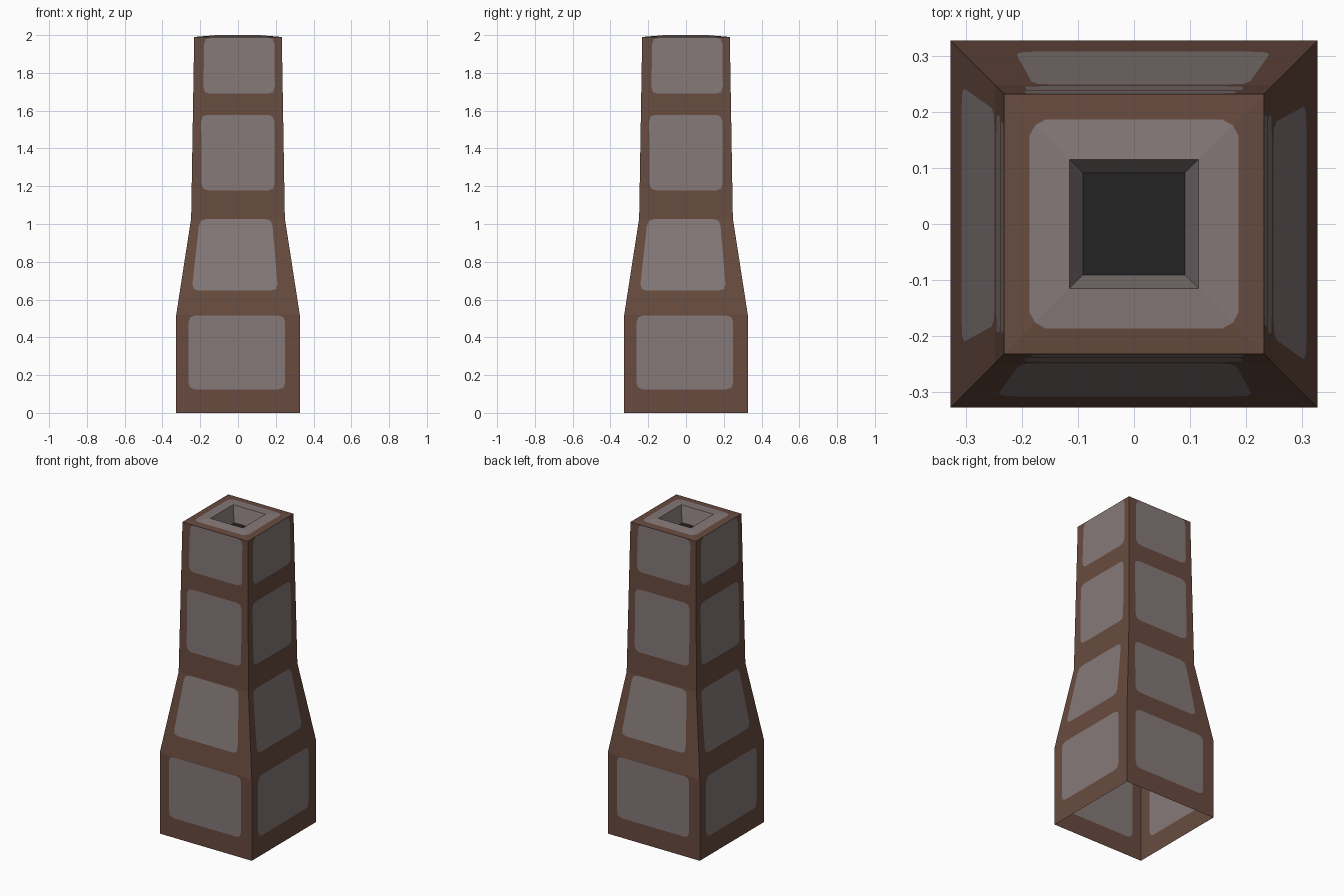
import bpy, bmesh
from mathutils import Vector, Matrix
from math import pi

if "Cube" in bpy.data.objects:
    bpy.data.objects.remove(bpy.data.objects["Cube"])


def material(name, srgb):
    m = bpy.data.materials.new(name)
    lin = [((c / 255 + 0.055) / 1.055) ** 2.4 for c in srgb]
    m.diffuse_color = (*lin, 1)
    m.use_nodes = True
    m.node_tree.nodes["Principled BSDF"].inputs["Base Color"].default_value = m.diffuse_color
    return m


MATS = [material("brown_mortar", (104, 75, 63)),
        material("grey_stone", (134, 121, 121)),
        material("dark_flue", (35, 35, 35))]
BROWN, STONE, DARK = 0, 1, 2


def build(name, faces):
    """Make one object from (points, colour index) pairs."""
    bm = bmesh.new()
    for pts, mat in faces:
        f = bm.faces.new([bm.verts.new(p) for p in pts])
        f.material_index = mat
    bmesh.ops.remove_doubles(bm, verts=bm.verts, dist=0.0002)
    me = bpy.data.meshes.new(name)
    bm.to_mesh(me)
    bm.free()
    for m in MATS:
        me.materials.append(m)
    ob = bpy.data.objects.new(name, me)
    bpy.context.collection.objects.link(ob)


def four_sides(faces):
    """Repeat the front side's faces around the z axis."""
    return [([Matrix.Rotation(k * pi / 2, 3, 'Z') @ Vector(p) for p in pts], mat)
            for k in range(4) for pts, mat in faces]


def rounded(corners, r=0.035):
    """Three points for every corner of a 2D polygon."""
    out = []
    for i, c in enumerate(corners):
        p, c, n = Vector(corners[i - 1]), Vector(c), Vector(corners[(i + 1) % 4])
        a = c + (p - c).normalized() * r
        b = c + (n - c).normalized() * r
        out.append([a, a * 0.25 + c * 0.5 + b * 0.25, b])
    return out


def stone_band(z0, h0, z1, h1, patch):
    """One wall band: brown border around a rounded stone patch."""
    def place(p):
        t = (p[1] - z0) / (z1 - z0)
        return (p[0], -(h0 + (h1 - h0) * t), p[1])

    outer = [(-h0, z0), (h0, z0), (h1, z1), (-h1, z1)]
    inner = rounded(patch)
    faces = [([place(p) for c in inner for p in c], STONE)]
    for i in range(4):
        j = (i + 1) % 4
        loop = [outer[i], outer[j], inner[j][1], inner[j][0], inner[i][2], inner[i][1]]
        faces.append(([place(p) for p in loop], BROWN))
    return faces


# Chimney walls, open at the bottom: z0, half width, z1, half width, patch
BANDS = [
    (0, 0.327, 0.52, 0.327,
     [(-0.262, 0.125), (0.25, 0.125), (0.25, 0.515), (-0.262, 0.515)]),
    (0.52, 0.327, 1.03, 0.248,
     [(-0.245, 0.648), (0.212, 0.648), (0.18, 1.026), (-0.203, 1.026)]),
    (1.03, 0.248, 1.63, 0.238,
     [(-0.193, 1.178), (0.194, 1.178), (0.192, 1.578), (-0.195, 1.578)]),
    (1.63, 0.238, 1.99, 0.232,
     [(-0.184, 1.69), (0.195, 1.69), (0.193, 1.988), (-0.178, 1.988)]),
]
walls = [f for band in BANDS for f in stone_band(*band)]
build("chimney_walls", four_sides(walls))

# Slightly raised top rim with a stone ring inside a brown border
OUT, HOLE = 0.232, 0.115


def rim(x, y):
    return (x, -y, 1.99 + 0.01 * (OUT - y) / (OUT - HOLE))


arc = [rim(-0.176, 0.176), rim(-0.158, 0.186), rim(0.158, 0.186), rim(0.176, 0.176)]
build("top_rim", four_sides([
    ([rim(-OUT, OUT), rim(OUT, OUT)] + arc[::-1], BROWN),
    (arc + [rim(HOLE, HOLE), rim(-HOLE, HOLE)], STONE)]))

# Tapered flue opening with a dark floor
LOW, ZF = 0.091, 1.9
flue = four_sides([([(-HOLE, -HOLE, 2), (HOLE, -HOLE, 2),
                     (LOW, -LOW, ZF), (-LOW, -LOW, ZF)], STONE)])
flue.append(([(-LOW, -LOW, ZF), (LOW, -LOW, ZF), (LOW, LOW, ZF), (-LOW, LOW, ZF)], DARK))
build("flue_opening", flue)
